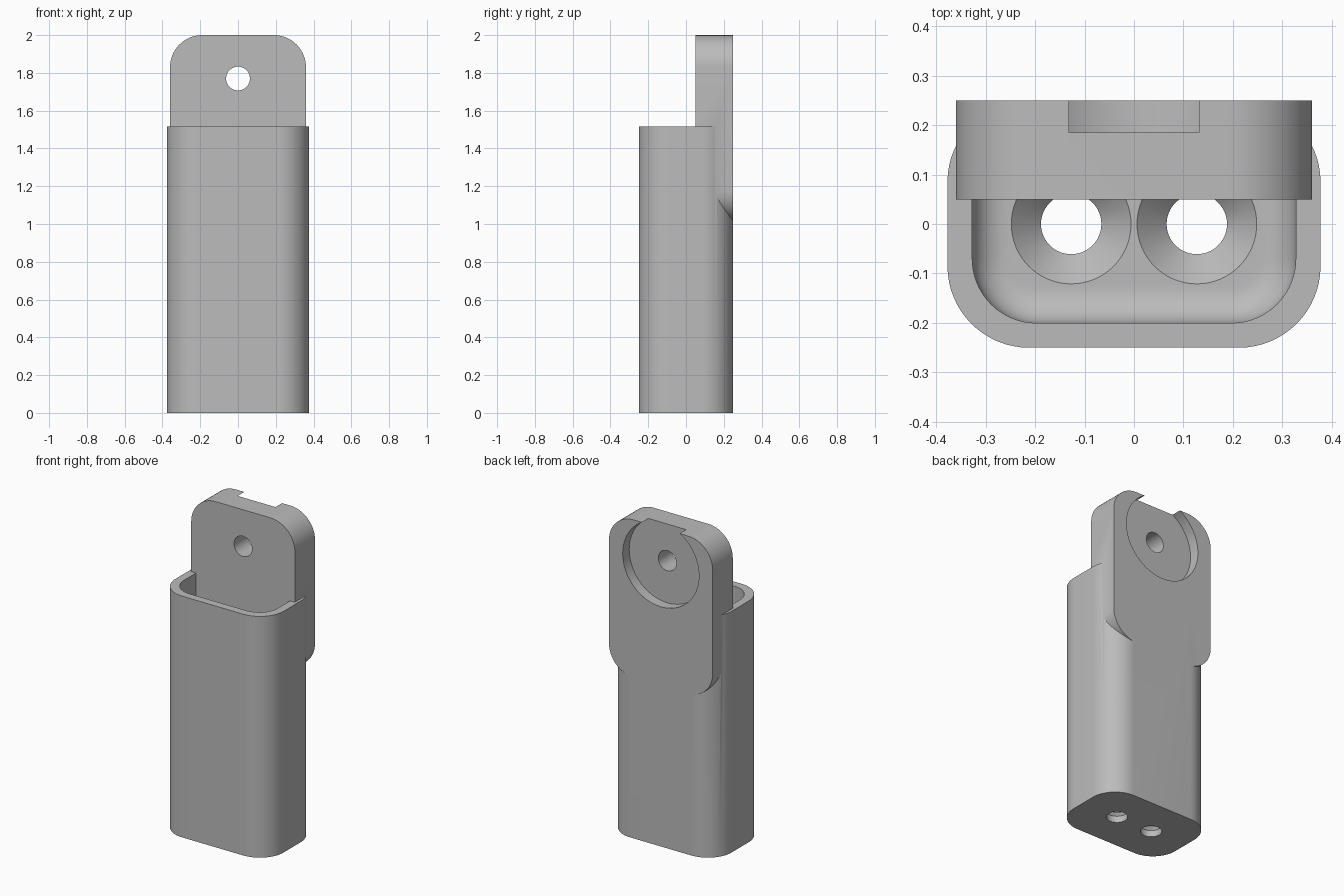
import bpy
import math
from mathutils import Matrix

if "Cube" in bpy.data.objects:
    bpy.data.objects.remove(bpy.data.objects["Cube"], do_unlink=True)

grey = bpy.data.materials.new("plain grey")
grey.use_nodes = True
GREY = (0.5, 0.5, 0.5, 1)
grey.diffuse_color = GREY
grey.node_tree.nodes["Principled BSDF"].inputs["Base Color"].default_value = GREY

CORNER_STEPS = 16
CUP_TOP = 1.515
FLOOR = 0.1
HOLE_X = 0.127
BACK = 0.25
TAB_BOTTOM, TAB_TOP = 1.01, 2.0
EYE_Z = 1.77


def rounded_rect(hx, hy, r):
    """Counter-clockwise outline of a rounded rectangle."""
    points = []
    for quarter, (sx, sy) in enumerate([(1, 1), (-1, 1), (-1, -1), (1, -1)]):
        for i in range(CORNER_STEPS + 1):
            a = math.pi / 2 * (quarter + i / CORNER_STEPS)
            points.append((sx * (hx - r) + r * math.cos(a),
                           sy * (hy - r) + r * math.sin(a)))
    return points


def circle(r, sides=64):
    return [(r * math.cos(2 * math.pi * i / sides),
             r * math.sin(2 * math.pi * i / sides)) for i in range(sides)]


def loft(name, levels, matrix=Matrix()):
    """Closed solid through a stack of (height, outline) levels."""
    n = len(levels[0][1])
    verts = [(x, y, z) for z, outline in levels for x, y in outline]
    faces = [tuple(reversed(range(n))), tuple(range(len(verts) - n, len(verts)))]
    for k in range(len(levels) - 1):
        for i in range(n):
            a, b = k * n + i, k * n + (i + 1) % n
            faces.append((a, b, b + n, a + n))
    mesh = bpy.data.meshes.new(name)
    mesh.from_pydata(verts, [], faces)
    mesh.transform(matrix)
    mesh.materials.append(grey)
    obj = bpy.data.objects.new(name, mesh)
    bpy.context.collection.objects.link(obj)
    return obj


def combine(target, tool, operation):
    """Apply a boolean and discard the tool."""
    mod = target.modifiers.new(operation, "BOOLEAN")
    mod.operation, mod.object, mod.solver = operation, tool, "EXACT"
    bpy.context.view_layer.objects.active = target
    bpy.ops.object.modifier_apply(modifier=mod.name)
    bpy.data.objects.remove(tool, do_unlink=True)


def facing_back(y, z):
    """Local up points to +y, local y points down."""
    return Matrix.Translation((0, y, z)) @ Matrix.Rotation(-math.pi / 2, 4, "X")


# Cup with rounded corners
outer = rounded_rect(0.377, BACK, 0.165)
holder = loft("holder", [(0, outer), (CUP_TOP, outer)])

# Cavity, with a fillet around its floor
fillet = 0.07
levels = []
for i in range(9):
    a = math.pi / 2 * i / 8
    inset = fillet * (1 - math.sin(a))
    levels.append((FLOOR + fillet * (1 - math.cos(a)),
                   rounded_rect(0.327 - inset, 0.2 - inset, 0.13 - inset)))
levels.append((CUP_TOP + 0.1, rounded_rect(0.327, 0.2, 0.13)))
combine(holder, loft("cavity_cutter", levels), "DIFFERENCE")

# Two countersunk floor holes
for side in (-1, 1):
    drill = loft("floor_hole_cutter",
                 [(-0.1, circle(0.061)), (FLOOR - 0.06, circle(0.061)),
                  (FLOOR, circle(0.121)), (FLOOR + 0.02, circle(0.121))],
                 Matrix.Translation((side * HOLE_X, 0, 0)))
    combine(holder, drill, "DIFFERENCE")

# Upright mounting tab
tab_outline = rounded_rect(0.36, (TAB_TOP - TAB_BOTTOM) / 2, 0.17)
tab = loft("mounting_tab", [(0, tab_outline), (0.2, tab_outline)],
           facing_back(BACK - 0.2, (TAB_TOP + TAB_BOTTOM) / 2))
combine(holder, tab, "UNION")

# Round recess in the back of the tab, open at the top, and its screw hole
for name, radius, start in [("recess_cutter", 0.265, 0.185), ("screw_hole_cutter", 0.063, -0.1)]:
    cutter = loft(name, [(0, circle(radius)), (0.5, circle(radius))],
                  facing_back(start, EYE_Z))
    combine(holder, cutter, "DIFFERENCE")

# Smooth curves, sharp edges
bpy.ops.object.select_all(action="DESELECT")
holder.select_set(True)
bpy.context.view_layer.objects.active = holder
bpy.ops.object.shade_smooth_by_angle(angle=math.radians(30))
